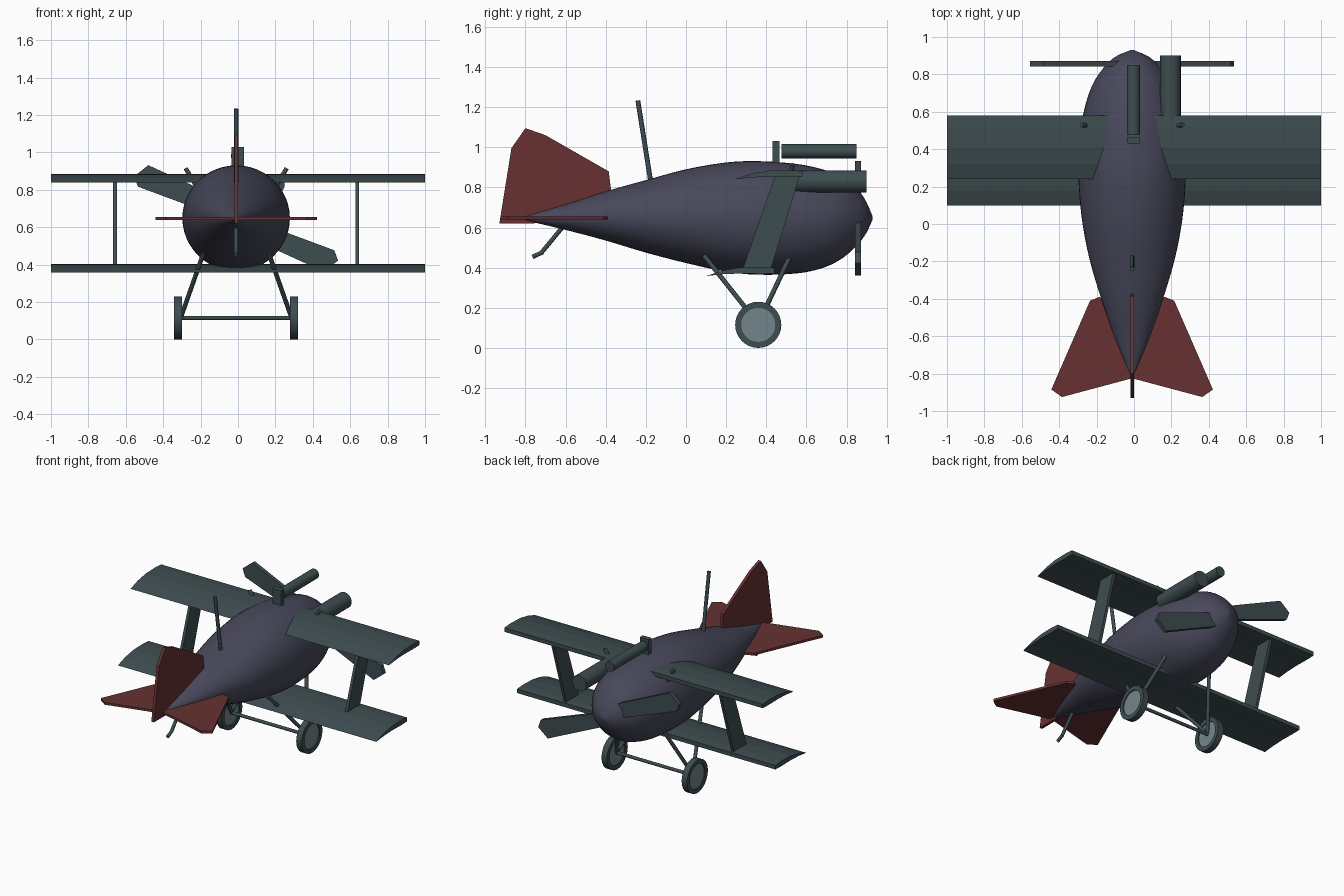
import bpy, bmesh, math
from mathutils import Vector

if "Cube" in bpy.data.objects:
    bpy.data.objects.remove(bpy.data.objects["Cube"])

CX = -0.01  # centre line of the plane


def material(name, rgb):
    m = bpy.data.materials.new(name)
    m.diffuse_color = (*rgb, 1)
    m.use_nodes = True
    m.node_tree.nodes["Principled BSDF"].inputs["Base Color"].default_value = m.diffuse_color
    return m


BODY = material("dark violet", (0.065, 0.065, 0.105))
STEEL = material("dark teal grey", (0.048, 0.074, 0.080))
RED = material("dark red", (0.135, 0.031, 0.032))
HUB = material("pale grey blue", (0.175, 0.235, 0.26))


def finish(name, bm, mat, smooth=True):
    bmesh.ops.recalc_face_normals(bm, faces=bm.faces)
    me = bpy.data.meshes.new(name)
    bm.to_mesh(me)
    bm.free()
    ob = bpy.data.objects.new(name, me)
    bpy.context.collection.objects.link(ob)
    me.materials.append(mat)
    if smooth:
        soften(ob)
    return ob


def soften(ob):
    bpy.ops.object.select_all(action='DESELECT')
    ob.select_set(True)
    bpy.context.view_layer.objects.active = ob
    bpy.ops.object.shade_smooth_by_angle(angle=math.radians(32))


def plate(name, points, offset, mat):
    """Extrude a closed outline of 3D points along an offset."""
    bm = bmesh.new()
    off = Vector(offset)
    face = bm.faces.new([bm.verts.new(Vector(p) - off / 2) for p in points])
    ext = bmesh.ops.extrude_face_region(bm, geom=[face])
    verts = [v for v in ext["geom"] if isinstance(v, bmesh.types.BMVert)]
    bmesh.ops.translate(bm, verts=verts, vec=off)
    return finish(name, bm, mat, False)


def rod(name, a, b, r, mat=STEEL, sides=12):
    a, b = Vector(a), Vector(b)
    d = b - a
    bm = bmesh.new()
    bmesh.ops.create_cone(bm, cap_ends=True, segments=sides, radius1=r, radius2=r, depth=d.length)
    mtx = d.to_track_quat('Z', 'Y').to_matrix().to_4x4()
    mtx.translation = (a + b) / 2
    bm.transform(mtx)
    return finish(name, bm, mat)


# Fuselage: lofted ellipses (y, half width, top, bottom)
stations = [
    (-0.82, 0.006, 0.652, 0.640), (-0.60, 0.095, 0.715, 0.588), (-0.40, 0.165, 0.780, 0.535),
    (-0.20, 0.225, 0.836, 0.475), (0.00, 0.265, 0.890, 0.423), (0.20, 0.285, 0.924, 0.380),
    (0.35, 0.286, 0.931, 0.365), (0.55, 0.268, 0.917, 0.371), (0.68, 0.237, 0.890, 0.398),
    (0.78, 0.193, 0.852, 0.447), (0.86, 0.130, 0.786, 0.520), (0.90, 0.080, 0.725, 0.575),
    (0.93, 0.008, 0.655, 0.640)]


def spline(rows, steps):
    pts = [Vector(r) for r in rows]
    out = []
    for i in range(len(pts) - 1):
        p1, p2 = pts[i], pts[i + 1]
        p0, p3 = pts[max(i - 1, 0)], pts[min(i + 2, len(pts) - 1)]
        m1 = (p2 - p0) * ((p2[0] - p1[0]) / (p2[0] - p0[0]))
        m2 = (p3 - p1) * ((p2[0] - p1[0]) / (p3[0] - p1[0]))
        for k in range(steps):
            t = k / steps
            out.append(p1 * (2*t**3 - 3*t*t + 1) + m1 * (t**3 - 2*t*t + t)
                       + p2 * (3*t*t - 2*t**3) + m2 * (t**3 - t*t))
    return out + [pts[-1]]


bm = bmesh.new()
N = 48
rings = []
for y, w, top, bot in spline(stations, 3):
    ring = []
    for k in range(N):
        a = 2 * math.pi * k / N
        ring.append(bm.verts.new((CX + w * math.cos(a), y,
                                  (top + bot) / 2 + (top - bot) / 2 * math.sin(a))))
    rings.append(ring)
for r0, r1 in zip(rings, rings[1:]):
    for k in range(N):
        bm.faces.new((r0[k], r0[(k + 1) % N], r1[(k + 1) % N], r1[k]))
bm.faces.new(rings[0])
bm.faces.new(rings[-1])
fuselage = finish("fuselage", bm, BODY, False)

# Cockpit opening cut into the fuselage
cutter = rod("cockpit_cutter", (0, 0, 0.765), (0, 0, 1.0), 1, BODY, 32)
for v in cutter.data.vertices:
    v.co.x = v.co.x * 0.085 + CX
    v.co.y = v.co.y * 0.113 - 0.193
mod = fuselage.modifiers.new("cockpit", 'BOOLEAN')
mod.operation, mod.object, mod.solver = 'DIFFERENCE', cutter, 'EXACT'
bpy.context.view_layer.objects.active = fuselage
bpy.ops.object.modifier_apply(modifier=mod.name)
bpy.data.objects.remove(cutter)
soften(fuselage)

# Pole standing in the cockpit
rod("cockpit_pole", (CX, -0.165, 0.76), (CX, -0.24, 1.233), 0.012)

# Wings: arched section, extruded along the span
section = [(0, -0.005), (0.08, 0.022), (0.17, 0.038), (0.28, 0.041), (0.34, 0.036),
           (0.34, 0.008), (0.28, 0.006), (0.17, 0.008), (0.08, 0.004)]
for name, y0, z0 in (("upper_wing", 0.24, 0.845), ("lower_wing", 0.10, 0.363)):
    plate(name, [(0, y0 + y, z0 + z) for y, z in section], (2, 0, 0), STEEL)

# Parts that repeat on both sides
for side, s in (("left", -1), ("right", 1)):
    plate(side + "_wing_strut", [(CX + s * 0.648, y, z) for y, z in
          ((0.28, 0.385), (0.42, 0.385), (0.57, 0.865), (0.445, 0.865))], (0.02, 0, 0), STEEL)
    rod(side + "_brace", (CX + s * 0.20, 0.52, 0.80), (CX + s * 0.27, 0.53, 0.915), 0.012)
    plate(side + "_tailplane", [(CX + s * x, y, 0.647) for x, y in
          ((0, -0.825), (0.375, -0.925), (0.432, -0.885), (0.225, -0.41),
           (0.175, -0.39), (0.0, -0.46))], (0, 0, 0.016), RED)

    # Landing gear
    for end, y in (("front", 0.52), ("rear", 0.09)):
        rod(f"{side}_{end}_gear_leg", (CX + s * 0.295, 0.36, 0.12), (CX + s * 0.175, y, 0.46), 0.012)
    wx = CX + s * 0.31
    bm = bmesh.new()
    prof = [(0.085, -0.021), (0.115, -0.021), (0.115, 0.021), (0.085, 0.021)]
    loops = []
    for k in range(32):
        a = 2 * math.pi * k / 32
        loops.append([bm.verts.new((wx + d, 0.36 + r * math.cos(a), 0.115 + r * math.sin(a)))
                      for r, d in prof])
    for k in range(32):
        p, q = loops[k], loops[(k + 1) % 32]
        for j in range(4):
            bm.faces.new((p[j], p[(j + 1) % 4], q[(j + 1) % 4], q[j]))
    finish(side + "_tyre", bm, STEEL)
    rod(side + "_wheel_disc", (wx - 0.014, 0.36, 0.115), (wx + 0.014, 0.36, 0.115), 0.086, HUB, 32)

    # Propeller blade
    pts = [(0, 0.07), (-0.47, 0.285), (-0.545, 0.225), (-0.525, 0.17), (0, -0.025)]
    plate(side + "_propeller_blade", [(CX - s * x, 0.857, 0.647 - s * z) for x, z in pts],
          (0, 0.028, 0), STEEL)

rod("axle", (CX - 0.30, 0.36, 0.115), (CX + 0.30, 0.36, 0.115), 0.011)

# Tail fin
plate("tail_fin", [(CX, y, z) for y, z in
      ((-0.93, 0.62), (-0.87, 0.995), (-0.80, 1.095), (-0.70, 1.06), (-0.385, 0.88),
       (-0.37, 0.76), (-0.55, 0.68), (-0.76, 0.62))], (0.02, 0, 0), RED)

# Tail skid
rod("tail_skid_leg", (CX, -0.60, 0.62), (CX, -0.72, 0.475), 0.011)
rod("tail_skid_foot", (CX, -0.715, 0.477), (CX, -0.765, 0.453), 0.011)

# Guns on the nose
rod("centre_gun_barrel", (-0.003, 0.475, 0.98), (-0.003, 0.85, 0.98), 0.035, STEEL, 24)
plate("centre_gun_block", [(x, 0.448, z) for x, z in
      ((-0.036, 0.90), (0.032, 0.90), (0.032, 1.03), (-0.036, 1.03))], (0, 0.034, 0), STEEL)
rod("side_gun_barrel", (0.195, 0.52, 0.83), (0.195, 0.90, 0.83), 0.055, STEEL, 24)
